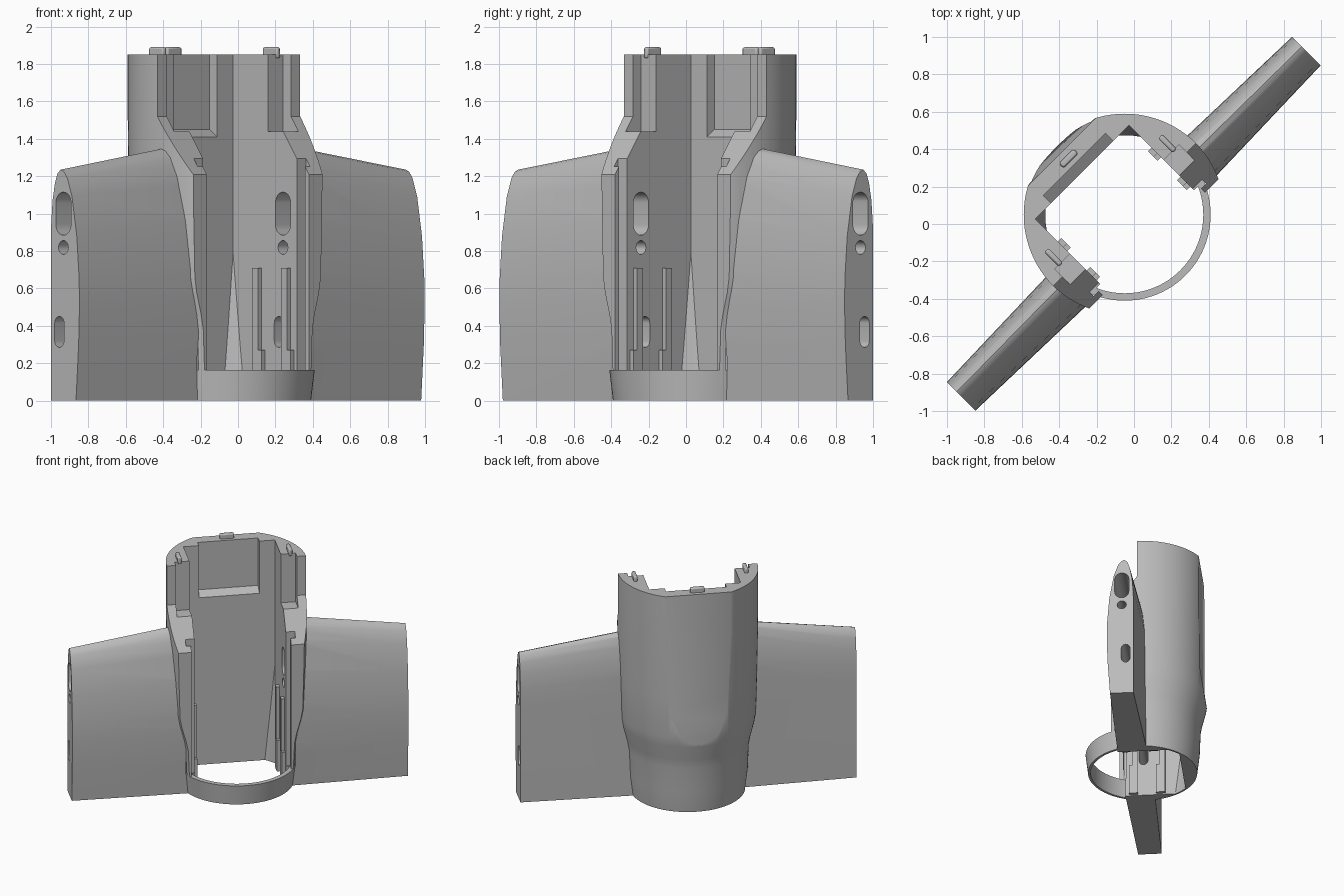
import bpy, bmesh, math
from mathutils import Matrix

cube = bpy.data.objects.get("Cube")
if cube:
    bpy.data.objects.remove(cube, do_unlink=True)

grey = bpy.data.materials.new("plain grey")
grey.use_nodes = True
COLOUR = (0.5, 0.5, 0.5, 1)
grey.diffuse_color = COLOUR
grey.node_tree.nodes["Principled BSDF"].inputs["Base Color"].default_value = COLOUR

CENTRE = 0.07      # body axis offset towards the back
INNER = 0.355      # half width of the cavity
TIP = 1.305        # wing half span
# Everything is laid out with the wings along x, then turned 45 degrees.


def loft(name, rings):
    """Closed solid through rings of equal point count."""
    bm = bmesh.new()
    loops = [[bm.verts.new(p) for p in ring] for ring in rings]
    n = len(loops[0])
    for a, b in zip(loops, loops[1:]):
        for i in range(n):
            bm.faces.new((a[i], a[(i + 1) % n], b[(i + 1) % n], b[i]))
    bm.faces.new(loops[0])
    bm.faces.new(loops[-1])
    bmesh.ops.recalc_face_normals(bm, faces=bm.faces)
    mesh = bpy.data.meshes.new(name)
    bm.to_mesh(mesh)
    bm.free()
    mesh.materials.append(grey)
    obj = bpy.data.objects.new(name, mesh)
    bpy.context.collection.objects.link(obj)
    return obj


def along_x(name, pts, lo, hi):
    return loft(name, [[(x, y, z) for y, z in pts] for x in (lo, hi)])


def box(name, x, y, z):
    ys = [(y[0], z[0]), (y[1], z[0]), (y[1], z[1]), (y[0], z[1])]
    return along_x(name, ys, *x)


def revolve(name, profile, n=96):
    turn = [2 * math.pi * i / n for i in range(n)]
    return loft(name, [[(r * math.cos(t), CENTRE + r * math.sin(t), z) for t in turn]
                       for r, z in profile])


def slot(y, low, high, r, n=12):
    """Upright rounded slot outline in the y-z plane."""
    arc = [math.pi * i / n for i in range(n + 1)]
    return ([(y + r * math.cos(t), high - r + r * math.sin(t)) for t in arc] +
            [(y - r * math.cos(t), low + r - r * math.sin(t)) for t in arc])


def combine(obj, other, operation):
    mod = obj.modifiers.new("boolean", 'BOOLEAN')
    mod.operation, mod.object, mod.solver = operation, other, 'EXACT'
    bpy.context.view_layer.objects.active = obj
    bpy.ops.object.modifier_apply(modifier=mod.name)
    bpy.data.objects.remove(other, do_unlink=True)


# Round body that swells upward, with a flat panel cut on the back
body = revolve("winged_body", [(0.44, 0), (0.46, 0.17), (0.468, 0.38), (0.482, 0.46), (0.512, 0.58),
                               (0.525, 0.66), (0.533, 1.0), (0.54, 1.5), (0.54, 1.85)])
combine(body, along_x("back_flat", [(0.545, 2), (0.55, 0.85), (0.585, 0.6), (0.63, 0.54),
                                    (0.8, 0.54), (0.8, 2)], -0.5, 0.5), 'DIFFERENCE')

# Tapered wings with an upright airfoil section
airfoil = [(-0.08, 0), (-0.1, 0.3), (-0.106, 0.5), (-0.104, 0.65), (-0.086, 0.88), (-0.05, 1.09),
           (-0.015, 1.19), (0.012, 1.225), (0.036, 1.235), (0.06, 1.215), (0.08, 1.16),
           (0.097, 1.07), (0.107, 0.95), (0.11, 0.8), (0.11, 0)]
for side in (-1, 1):
    rings = []
    for x in (0.3, TIP):
        wide, tall = 1 + 0.27 * (TIP - x), 1 + 0.117 * (TIP - x)
        rings.append([(side * x, y * wide, z * tall) for y, z in airfoil])
    combine(body, loft("wing", rings), 'UNION')

# Square cavity whose rear corners round off towards the base
cavity = box("cavity", (-INNER, INNER), (-0.13, 0.392), (-0.2, 2.2))
combine(cavity, revolve("cone", [(0.405, -0.3), (0.425, 0), (0.48, 0.8), (0.6, 2.3)]), 'INTERSECT')
combine(body, cavity, 'DIFFERENCE')
bore = revolve("bore", [(0.42, -0.25), (0.42, 1.9)])
combine(bore, box("front_half", (-1, 1), (-1, -0.1), (-1, 3)), 'INTERSECT')
combine(body, bore, 'DIFFERENCE')

# Front opening, leaving a ring at the base and sloped shoulders
combine(body, along_x("opening", [(-1, 0.165), (-0.15, 0.165), (-0.15, 1.21), (0.07, 1.52),
                                  (0.07, 2.1), (-1, 2.1)], -1.6, 1.6), 'DIFFERENCE')

# Pocket in the rear wall with a sloped floor
combine(body, along_x("pocket", [(0.35, 1.41), (0.392, 1.41), (0.45, 1.45), (0.45, 2.1),
                                 (0.35, 2.1)], -0.235, 0.235), 'DIFFERENCE')

# Cover grooves and upper rebates on both sides
for side in (-1, 1):
    for x, y, z in [((0.3, 0.387), (-0.3, -0.11), (0.165, 1.3)),
                    ((0.3, 0.425), (-0.12, -0.09), (0.165, 1.3)),
                    ((0.3, 0.47), (0, 0.13), (1.44, 2.1))]:
        combine(body, box("groove", [side * v for v in x], y, z), 'DIFFERENCE')

# Cable slots and pin hole running through the wings
for outline in (slot(0.015, 0.885, 1.115, 0.057), slot(0.015, 0.782, 0.856, 0.0368),
                slot(0.046, 0.285, 0.45, 0.035)):
    combine(body, along_x("slot", outline, -2, 2), 'DIFFERENCE')
parts = [body]

# Inner guide rails with thicker feet
for label, side in (("right", -1), ("left", 1)):
    for y in (0.2, -0.02):
        span = (side * 0.328, side * 0.36)
        rail = box(label + "_guide_rail", span, (y - 0.022, y + 0.022), (0.01, 0.71))
        foot = box(label + "_rail_foot", span, (y - 0.05, y - 0.015), (0.01, 0.27))
        combine(rail, foot, 'UNION')
        parts.append(rail)

# Locating tabs on the top rim
for name, x, y, w, d in [("right_top_tab", -0.43, 0.177, 0.03, 0.11),
                         ("left_top_tab", 0.43, 0.177, 0.03, 0.11),
                         ("back_top_tab", 0, 0.495, 0.11, 0.035)]:
    tab = box(name, (x - w / 2, x + w / 2), (y - d / 2, y + d / 2), (1.83, 1.89))
    bevel = tab.modifiers.new("bevel", 'BEVEL')
    bevel.width, bevel.segments = 0.01, 2
    parts.append(tab)

# Turn to the diagonal stance and shade
for obj in parts:
    obj.data.transform(Matrix.Rotation(math.radians(45), 4, 'Z'))
    bpy.ops.object.select_all(action='DESELECT')
    obj.select_set(True)
    bpy.context.view_layer.objects.active = obj
    bpy.ops.object.shade_smooth_by_angle(angle=math.radians(32))
